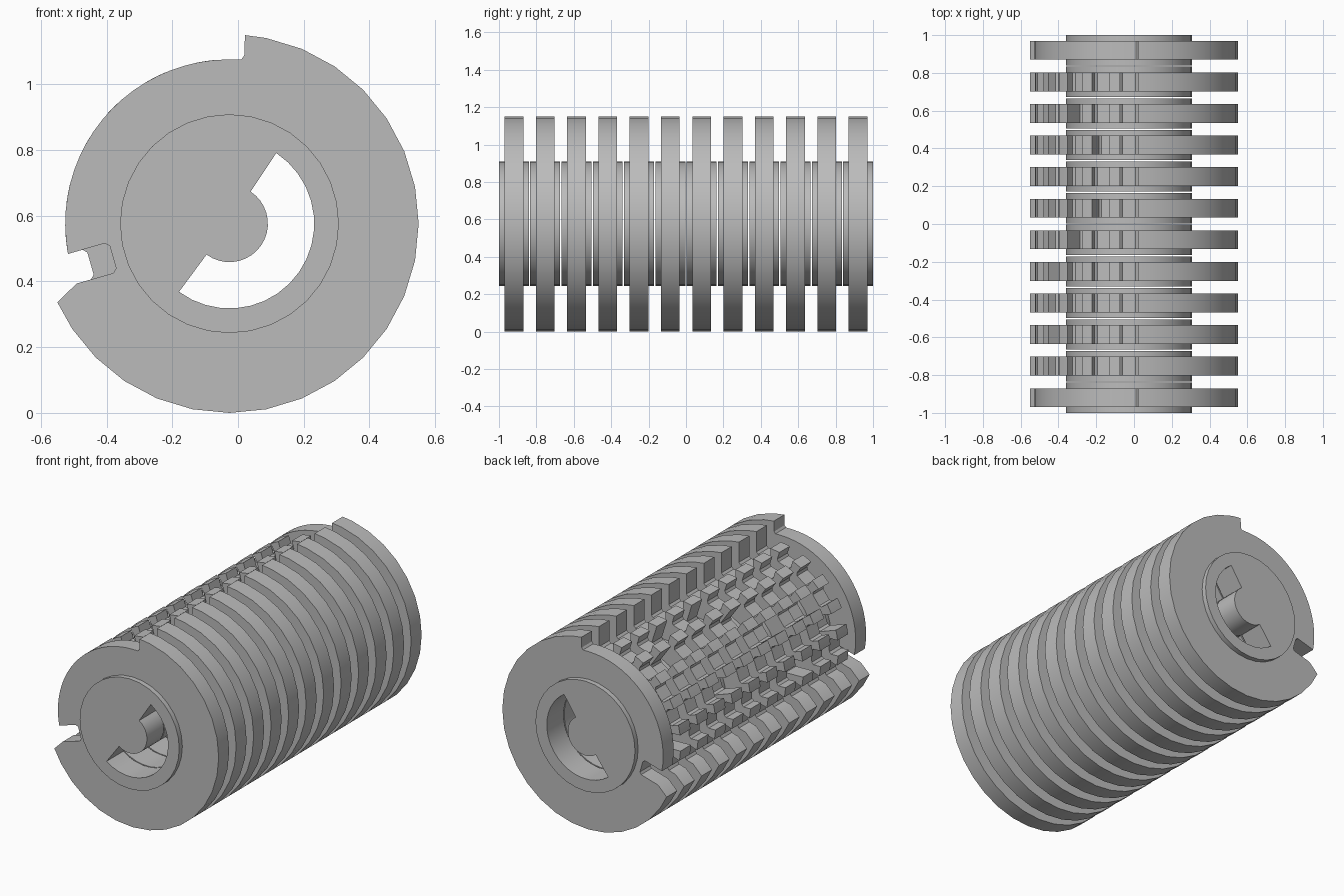
import bpy, bmesh
from math import sin, cos, radians, pi

if "Cube" in bpy.data.objects:
    bpy.data.objects.remove(bpy.data.objects["Cube"], do_unlink=True)

CX, CZ = -0.026, 0.576           # shared axis of all discs
R_BIG, R_LOW, R_HUB = 0.576, 0.5, 0.333
HALF_GATE = 0.047                # half width of a gate
FALSE_GATE, TRUE_GATE = 0.44, 0.369
STEP = 106 / 6                   # degrees between gates

metal = bpy.data.materials.new("grey_metal")
metal.use_nodes = True
metal.diffuse_color = (0.5, 0.5, 0.5, 1)
metal.node_tree.nodes["Principled BSDF"].inputs["Base Color"].default_value = (0.5, 0.5, 0.5, 1)


def polar(r, deg):
    return (r * cos(radians(deg)), r * sin(radians(deg)))


def arc(r, start, end, n):
    return [polar(r, start + (end - start) * i / n) for i in range(n + 1)]


def gate(deg, bottom):
    """Slot cut toward the axis, with slightly eased bottom corners."""
    a, c = radians(deg), 0.012
    path = [(0.498, -HALF_GATE), (bottom + c, -HALF_GATE), (bottom, c - HALF_GATE)]
    path += [(r, -w) for r, w in reversed(path)]
    return [(r * cos(a) - w * sin(a), r * sin(a) + w * cos(a)) for r, w in path]


def disc_profile(gates):
    """Outline with a wide rim, a step down, and gates {slot number: bottom radius}."""
    pts = [polar(R_BIG, 204.6)]
    pts += arc(R_BIG, 213.75, 438.75, 20)
    pts.append(polar(R_BIG, 85.3))
    half = 5.4                    # half gate angle at the low radius
    if 0 not in gates:
        pts += [(0.045, 0.512), (0.036, 0.5)]
    cursor = 90 - half + 1.4
    for i in range(7):
        if i in gates:
            centre = 90 + STEP * i
            if i:
                span = centre - half - cursor
                pts += arc(R_LOW, cursor, centre - half, max(3, round(span / 5)))[1:-1]
            pts += gate(centre, gates[i])
            cursor = centre + half
    return pts


def extrude(name, outlines, half):
    """Solid plate from an outline and its holes, lying across the y axis."""
    curve = bpy.data.curves.new(name + "_outline", "CURVE")
    curve.dimensions, curve.fill_mode, curve.extrude = "2D", "BOTH", half
    for pts in outlines:
        s = curve.splines.new("POLY")
        s.points.add(len(pts) - 1)
        for p, (x, y) in zip(s.points, pts):
            p.co = (x, y, 0, 1)
        s.use_cyclic_u = True
    temp = bpy.data.objects.new(name + "_temp", curve)
    bpy.context.collection.objects.link(temp)
    deps = bpy.context.evaluated_depsgraph_get()
    mesh = bpy.data.meshes.new_from_object(temp.evaluated_get(deps))
    bpy.data.objects.remove(temp, do_unlink=True)
    bpy.data.curves.remove(curve)
    bm = bmesh.new()
    bm.from_mesh(mesh)
    bmesh.ops.remove_doubles(bm, verts=bm.verts, dist=0.0001)
    bmesh.ops.recalc_face_normals(bm, faces=bm.faces)
    bm.to_mesh(mesh)
    bm.free()
    mesh.materials.clear()
    mesh.materials.append(metal)
    mesh.shade_smooth()
    mesh.set_sharp_from_angle(angle=radians(30))
    return mesh


def place(name, mesh, y):
    ob = bpy.data.objects.new(name, mesh)
    ob.location = (CX, y, CZ)
    ob.rotation_euler = (pi / 2, 0, 0)
    bpy.context.collection.objects.link(ob)


# Hub with the half-ring keyway
keyway = arc(0.258, -126.5, 56.5, 18) + arc(0.117, 56.5, -126.5, 18)
hub = extrude("hub", [arc(R_HUB, 0, 348.75, 31), keyway], 0.08)
bore = arc(R_HUB - 0.008, 0, 348.75, 31)

# Twelve discs: plain ends, coded ones between
true_slots = [4, 3, 5, 3, 2, 1, 4, 1, 2, 5]
for i in range(12):
    y = -0.92 + i * 1.84 / 11
    if i in (0, 11):
        gates, name = {6: TRUE_GATE}, "end_disc"
    else:
        gates = {k: FALSE_GATE for k in range(7)}
        gates[true_slots[i - 1]] = TRUE_GATE
        name = "coded_disc"
    place(f"{name}_{i + 1}", extrude(name, [disc_profile(gates), bore], 0.05), y)
    place(f"hub_{i + 1}", hub, y)
